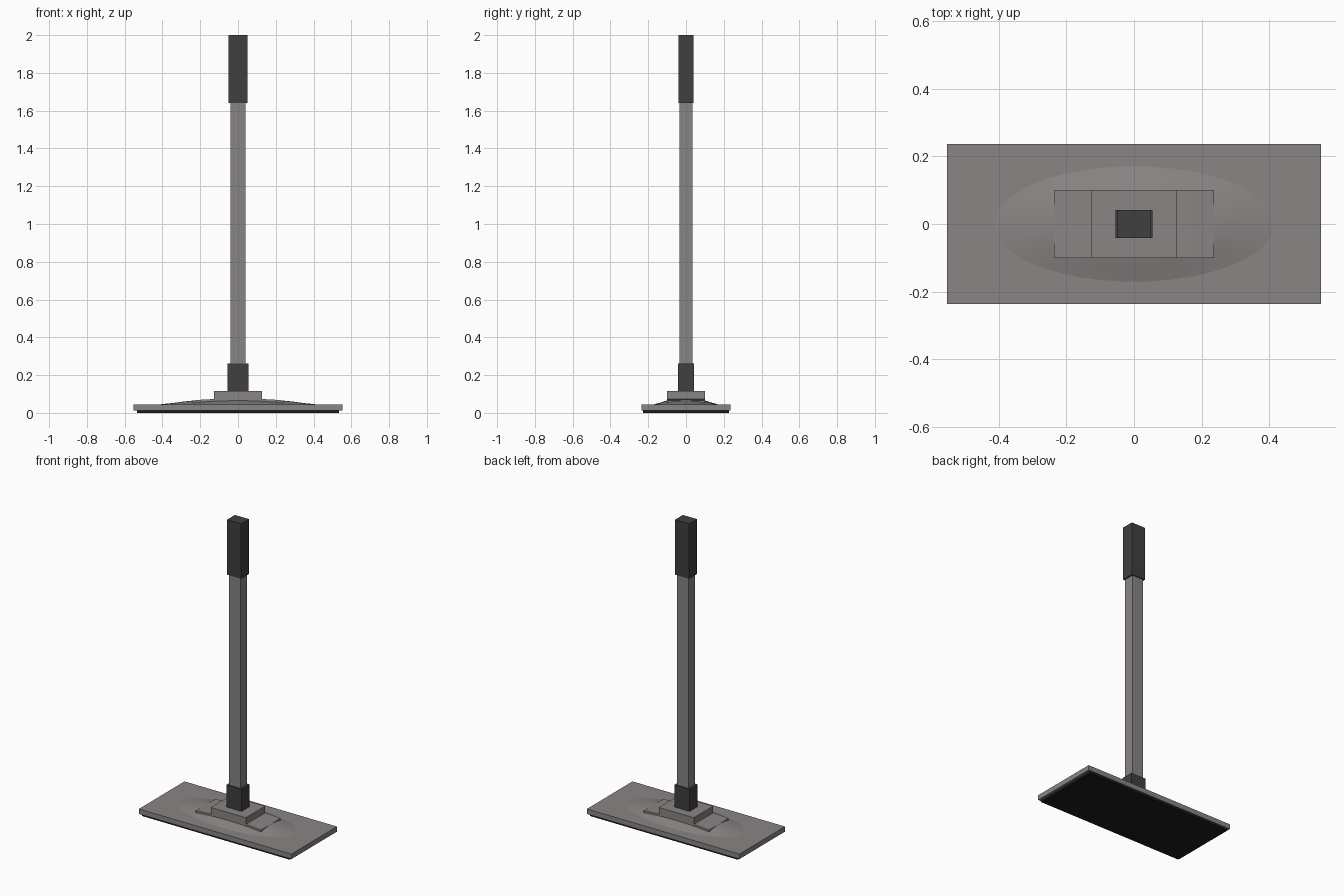
import bpy, bmesh, math

if "Cube" in bpy.data.objects:
    bpy.data.objects.remove(bpy.data.objects["Cube"])


def material(name, rgb):
    m = bpy.data.materials.new(name)
    m.diffuse_color = (*rgb, 1)
    m.use_nodes = True
    m.node_tree.nodes["Principled BSDF"].inputs["Base Color"].default_value = m.diffuse_color
    return m


grey = material("warm_grey", (0.25, 0.235, 0.23))
dark = material("dark_rubber", (0.05, 0.05, 0.05))
black = material("black_pad", (0.012, 0.012, 0.012))


def finish(name, bm, mat):
    bmesh.ops.recalc_face_normals(bm, faces=bm.faces[:])
    me = bpy.data.meshes.new(name)
    bm.to_mesh(me)
    bm.free()
    ob = bpy.data.objects.new(name, me)
    bpy.context.collection.objects.link(ob)
    me.materials.append(mat)
    return ob


def box(name, hx, hy, z0, z1, mat):
    bm = bmesh.new()
    bmesh.ops.create_cube(bm, size=1)
    for v in bm.verts:
        v.co = (v.co.x * 2 * hx, v.co.y * 2 * hy, z0 + (v.co.z + 0.5) * (z1 - z0))
    return finish(name, bm, mat)


def smooth(ob):
    bpy.ops.object.select_all(action='DESELECT')
    ob.select_set(True)
    bpy.context.view_layer.objects.active = ob
    bpy.ops.object.shade_smooth_by_angle(angle=math.radians(35))


# Flat head: rubber pad below, plate above
box("mop_pad", 0.536, 0.228, 0.0, 0.02, black)
box("head_plate", 0.553, 0.236, 0.012, 0.045, grey)

# Low elliptical swell on the plate
bm = bmesh.new()
N = 48
rings = []
for r, z in ((1.08, 0.043), (1.0, 0.0465), (0.85, 0.053), (0.7, 0.061), (0.55, 0.067), (0.35, 0.071)):
    rings.append([bm.verts.new((0.40 * r * math.cos(2 * math.pi * i / N),
                                0.165 * r * math.sin(2 * math.pi * i / N), z)) for i in range(N)])
for a, b in zip(rings, rings[1:]):
    for i in range(N):
        j = (i + 1) % N
        bm.faces.new((a[i], a[j], b[j], b[i]))
bm.faces.new(rings[-1])
smooth(finish("head_swell", bm, grey))

# Saddle whose ends slope into the swell
bm = bmesh.new()
profile = [(-0.237, 0.044), (-0.237, 0.066), (-0.18, 0.071), (-0.127, 0.073),
           (0.127, 0.073), (0.18, 0.071), (0.237, 0.066), (0.237, 0.044)]
face = bm.faces.new([bm.verts.new((x, -0.1, z)) for x, z in profile])
ext = bmesh.ops.extrude_face_region(bm, geom=[face])["geom"]
bmesh.ops.translate(bm, vec=(0, 0.2, 0), verts=[g for g in ext if isinstance(g, bmesh.types.BMVert)])
smooth(finish("saddle", bm, grey))

# Mounting block, socket, pole and grip
box("mount_block", 0.127, 0.1, 0.06, 0.117, grey)
box("pole_socket", 0.055, 0.042, 0.11, 0.262, dark)
box("pole", 0.041, 0.035, 0.2, 1.7, grey)
box("grip", 0.051, 0.041, 1.64, 2.0, dark)
